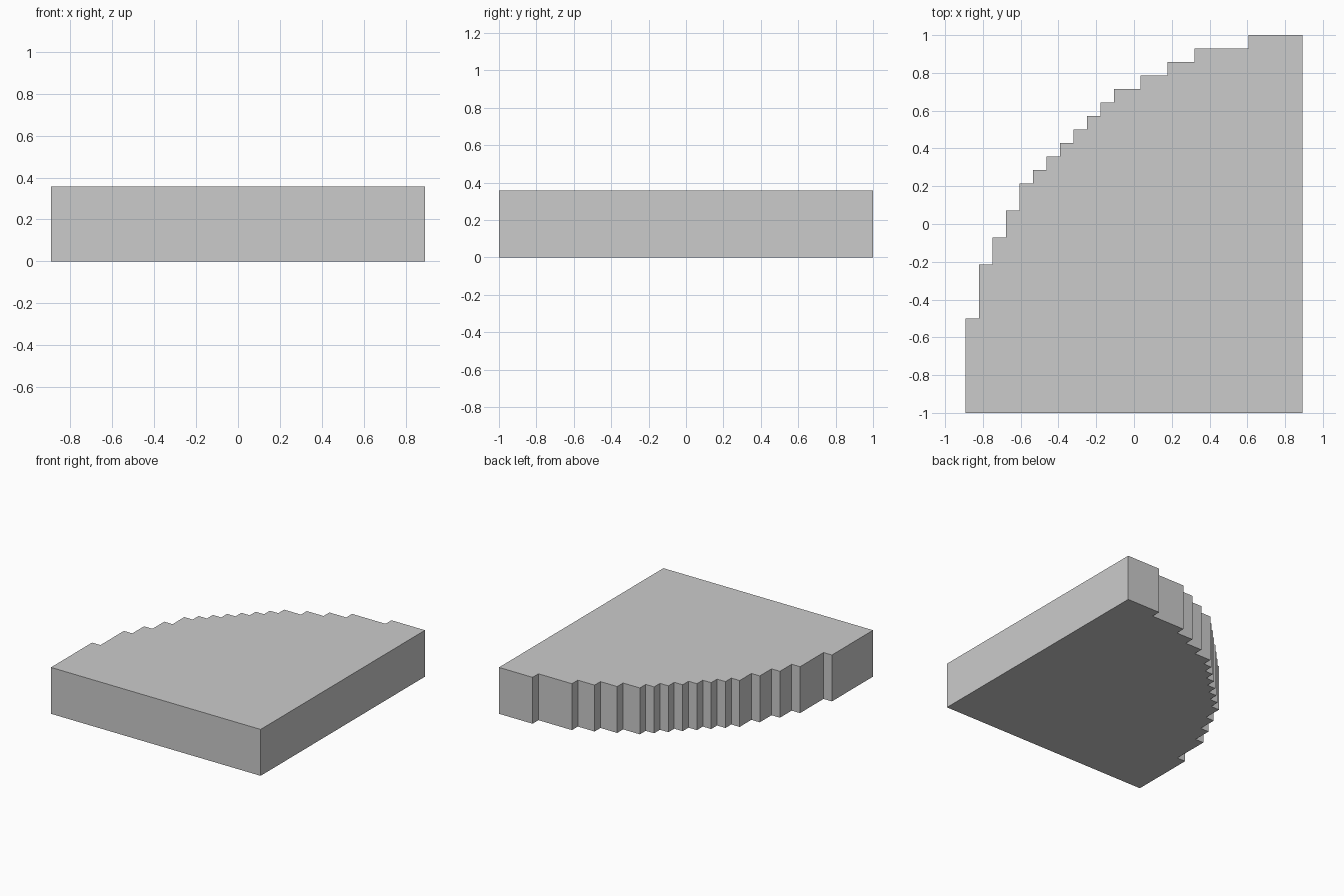
import bpy, bmesh

if "Cube" in bpy.data.objects:
    bpy.data.objects.remove(bpy.data.objects["Cube"])

UNIT = 1 / 14                 # stair grid size
WIDTH, DEPTH, HEIGHT = 25, 28, 5

# Stepped curve from the left edge to the back edge: (rise in y, run in x)
steps = ([(7, 1), (4, 1)] + [(2, 1)] * 3 + [(1, 1)] * 6
         + [(1, 2)] * 3 + [(1, 4)] * 2)

# Outline of the slab, walked clockwise from the front left corner
x, y = 0, 0
outline = [(x, y)]
for rise, run in steps:
    y += rise
    outline.append((x, y))
    x += run
    outline.append((x, y))
outline.append((WIDTH, 0))

# Extrude the outline into the slab
bm = bmesh.new()
base = bm.faces.new([bm.verts.new(((px - WIDTH / 2) * UNIT,
                                   (py - DEPTH / 2) * UNIT, 0))
                     for px, py in outline])
top = bmesh.ops.extrude_face_region(bm, geom=[base], use_keep_orig=True)
bmesh.ops.translate(bm, vec=(0, 0, HEIGHT * UNIT),
                    verts=[g for g in top["geom"] if isinstance(g, bmesh.types.BMVert)])
bmesh.ops.recalc_face_normals(bm, faces=bm.faces)

mesh = bpy.data.meshes.new("stepped_corner_slab")
bm.to_mesh(mesh)
bm.free()
slab = bpy.data.objects.new("stepped_corner_slab", mesh)
bpy.context.collection.objects.link(slab)
